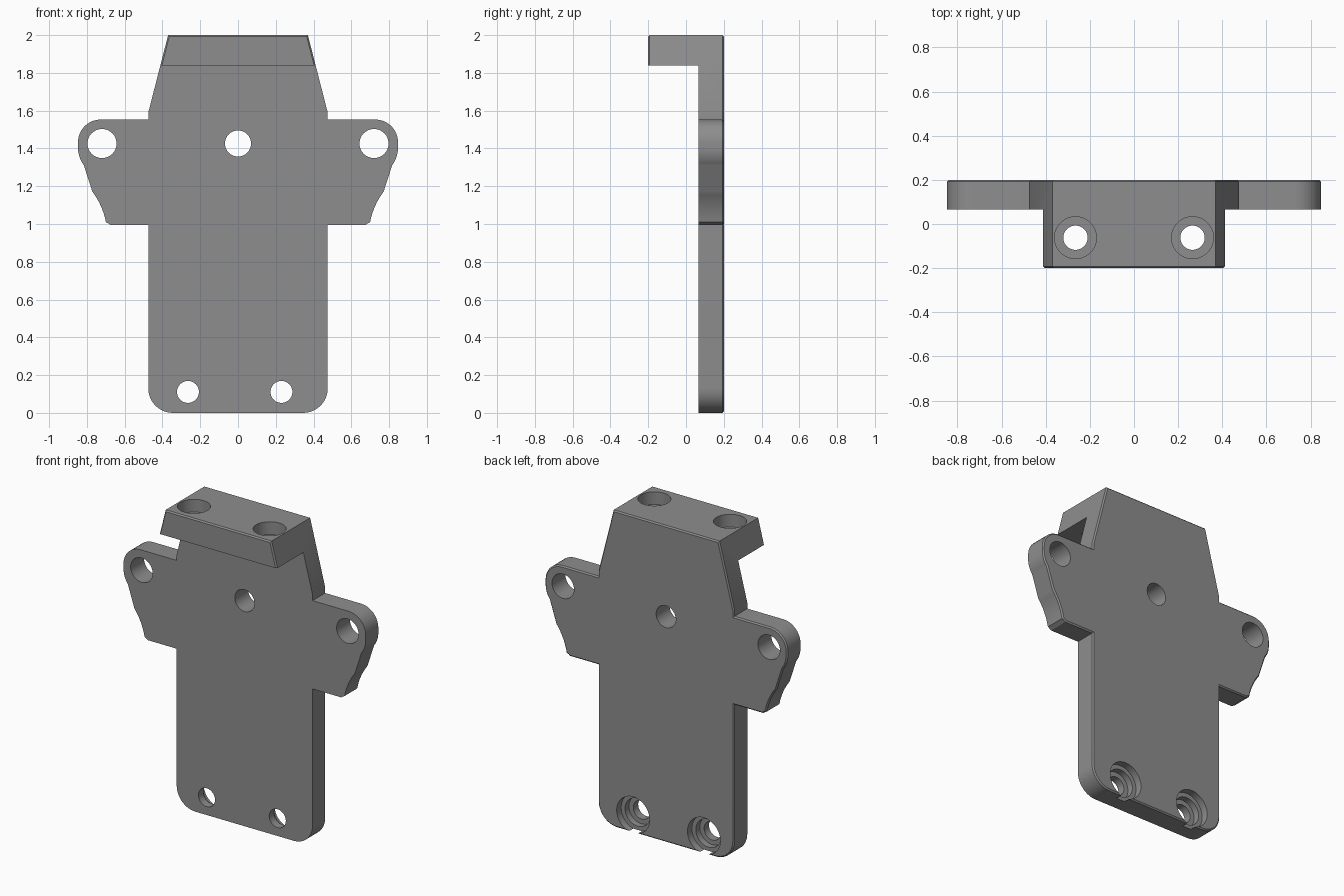
import bpy, bmesh, math
from mathutils import Matrix

if "Cube" in bpy.data.objects:
    bpy.data.objects.remove(bpy.data.objects["Cube"])

FRONT, PLATE_FRONT, BACK = -0.2, 0.066, 0.2

grey = bpy.data.materials.new("grey")
grey.diffuse_color = (0.27, 0.27, 0.27, 1)
grey.use_nodes = True
grey.node_tree.nodes["Principled BSDF"].inputs["Base Color"].default_value = grey.diffuse_color


def arc(cx, cz, r, a0, a1, n=10):
    """Points on an arc, angles in degrees."""
    steps = [math.radians(a0 + (a1 - a0) * i / n) for i in range(n + 1)]
    return [(cx + r * math.cos(a), cz + r * math.sin(a)) for a in steps]


def finish(name, bm):
    bmesh.ops.recalc_face_normals(bm, faces=bm.faces[:])
    me = bpy.data.meshes.new(name)
    bm.to_mesh(me)
    bm.free()
    ob = bpy.data.objects.new(name, me)
    me.materials.append(grey)
    bpy.context.collection.objects.link(ob)
    return ob


def cut(target, cutter):
    mod = target.modifiers.new("cut", 'BOOLEAN')
    mod.operation, mod.solver, mod.object = 'DIFFERENCE', 'EXACT', cutter
    bpy.context.view_layer.objects.active = target
    bpy.ops.object.modifier_apply(modifier=mod.name)
    bpy.data.objects.remove(cutter)


def hole(target, x, y, z, r, depth, axis='Y'):
    """Cylinder cut centred on a point, along y or z."""
    bm = bmesh.new()
    rot = Matrix.Rotation(math.pi / 2, 4, 'X') if axis == 'Y' else Matrix()
    bmesh.ops.create_cone(bm, cap_ends=True, segments=48, radius1=r, radius2=r,
                          depth=depth, matrix=Matrix.Translation((x, y, z)) @ rot)
    cut(target, finish("hole_cutter", bm))


# Right half of the outline, bottom to top: rounded foot, ear, tapered head
right = arc(0.345, 0.13, 0.13, -90, 0)
right += [(0.475, 0.995), (0.675, 0.995), (0.685, 1.002)]
right += arc(1.085, 0.935, 0.393, 169, 143, 8)
right += arc(0.697, 1.403, 0.15, -37, 0, 8)
right += arc(0.727, 1.433, 0.12, 0, 90)
right += [(0.475, 1.553), (0.475, 1.59), (0.37, 2.0)]
outline = right + [(-x, z) for x, z in reversed(right)]

# Full-depth block with softened front and back rims
bm = bmesh.new()
face = bm.faces.new([bm.verts.new((x, FRONT, z)) for x, z in outline])
ext = bmesh.ops.extrude_face_region(bm, geom=[face], use_keep_orig=True)
bmesh.ops.translate(bm, vec=(0, BACK - FRONT, 0),
                    verts=[v for v in ext['geom'] if isinstance(v, bmesh.types.BMVert)])
bmesh.ops.recalc_face_normals(bm, faces=bm.faces[:])
rims = [e for e in bm.edges if abs(e.verts[0].co.y - e.verts[1].co.y) < 1e-5]
bmesh.ops.bevel(bm, geom=rims, offset=0.008, segments=1, affect='EDGES')
bracket = finish("mounting_bracket", bm)

# Clear everything in front of the plate below the top flange
bm = bmesh.new()
bmesh.ops.create_cube(bm, size=1, matrix=Matrix.Translation((0, PLATE_FRONT - 0.5, 0.84))
                      @ Matrix.Diagonal((3, 1, 2, 1)))
cut(bracket, finish("flange_cutter", bm))

# Ear holes and centre hole
for x, r in ((-0.72, 0.077), (0, 0.069), (0.72, 0.077)):
    hole(bracket, x, 0.13, 1.426, r, 0.6)

# Foot holes, stepped from the back
for x in (-0.265, 0.23):
    for r, depth in ((0.115, 0.045), (0.088, 0.085), (0.058, 0.4)):
        hole(bracket, x, BACK, 0.111, r, 2 * depth)

# Flange holes, counterbored from the top
for x in (-0.265, 0.265):
    for r, depth in ((0.095, 0.08), (0.055, 0.3)):
        hole(bracket, x, -0.062, 2.0, r, 2 * depth, 'Z')

bpy.ops.object.select_all(action='DESELECT')
bracket.select_set(True)
bpy.context.view_layer.objects.active = bracket
bpy.ops.object.shade_smooth_by_angle(angle=math.radians(30))
